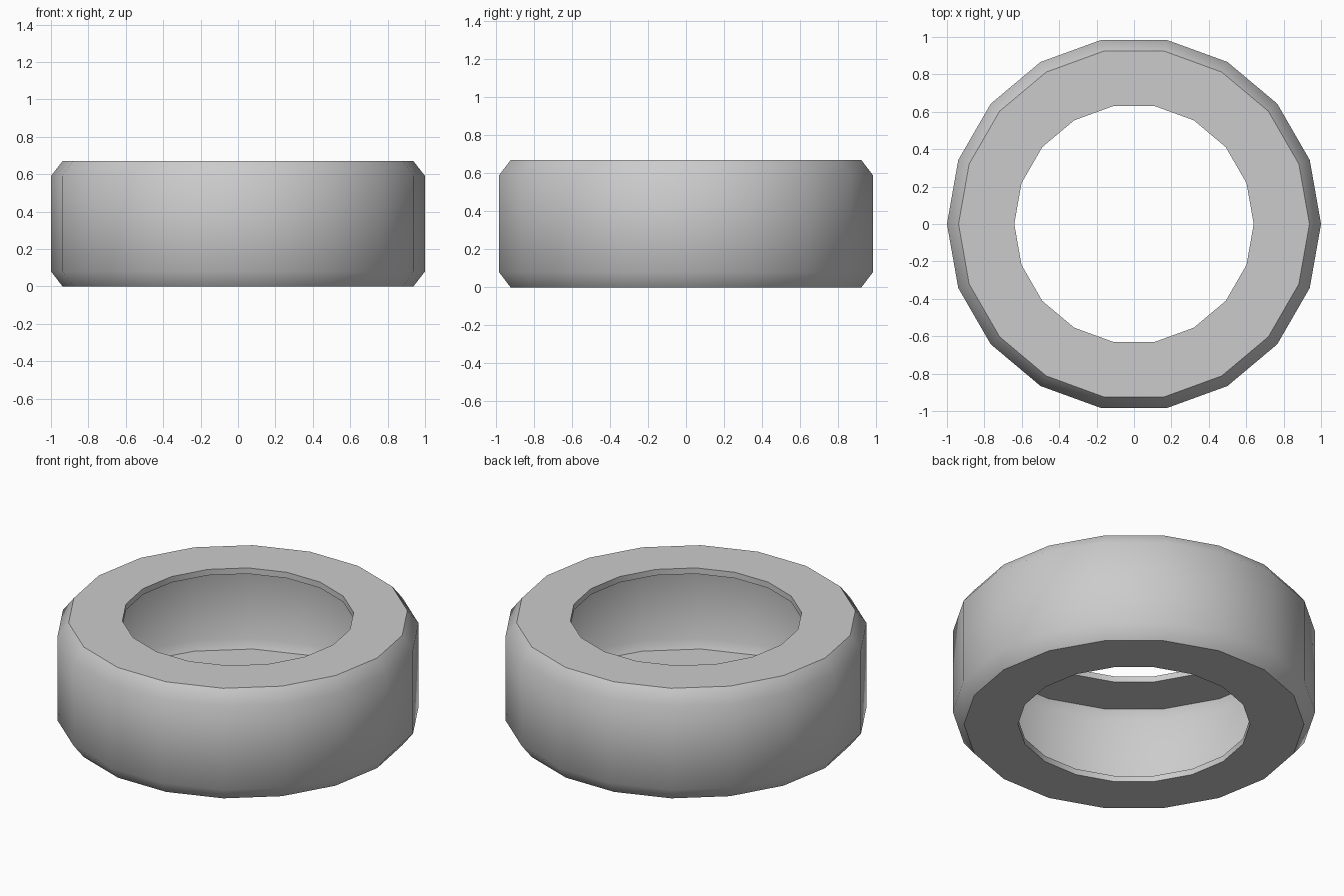
import bpy, bmesh, math

if "Cube" in bpy.data.objects:
    bpy.data.objects.remove(bpy.data.objects["Cube"])

SIDES = 18
HEIGHT = 0.67

# Upper half of the hollow tyre's cross-section (radius, height),
# running from the tread outside, over the sidewall lip, to the inner wall
upper = [(1.0, 0.59), (0.938, HEIGHT), (0.64, HEIGHT),
         (0.64, 0.634), (0.942, 0.634), (0.967, 0.58)]
lower = [(r, HEIGHT - z) for r, z in reversed(upper)]
profile = upper + lower

# Tyre: lathe the closed profile around z
bm = bmesh.new()
verts = [bm.verts.new((r, 0, z)) for r, z in profile]
edges = [bm.edges.new((verts[i - 1], verts[i])) for i in range(len(verts))]
bmesh.ops.spin(bm, geom=verts + edges, cent=(0, 0, 0), axis=(0, 0, 1),
               angle=math.tau, steps=SIDES, use_duplicate=False)
bmesh.ops.remove_doubles(bm, verts=bm.verts, dist=0.0005)
bmesh.ops.recalc_face_normals(bm, faces=bm.faces)

mesh = bpy.data.meshes.new("tyre")
bm.to_mesh(mesh)
bm.free()
tyre = bpy.data.objects.new("tyre", mesh)
bpy.context.collection.objects.link(tyre)

# Smooth tread and shoulders, crisp sidewall edges
bpy.context.view_layer.objects.active = tyre
tyre.select_set(True)
bpy.ops.object.shade_smooth_by_angle(angle=math.radians(45))
